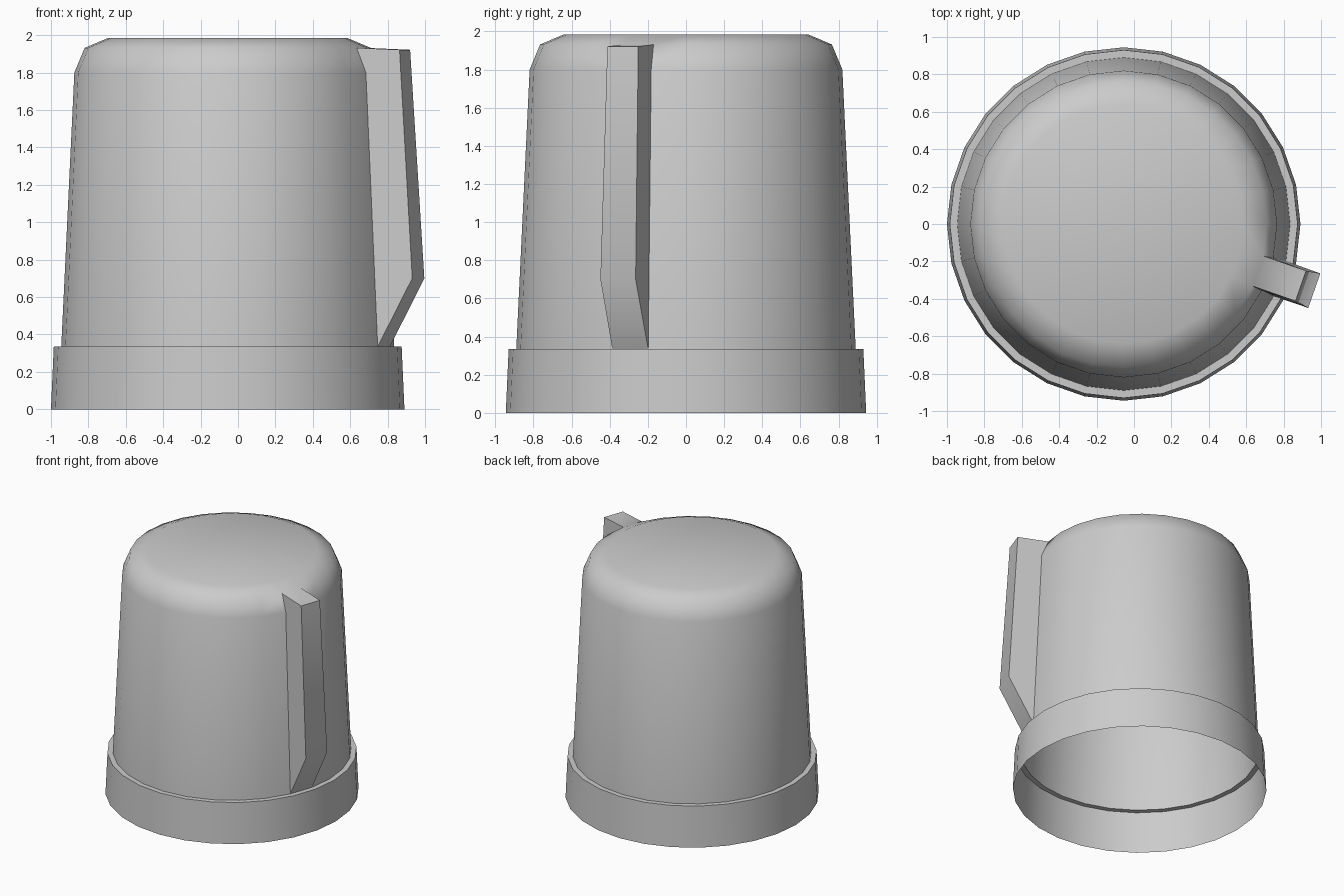
import bpy, bmesh
from math import sin, cos, pi
from mathutils import Vector

if "Cube" in bpy.data.objects:
    bpy.data.objects.remove(bpy.data.objects["Cube"])

SIDES = 28
CENTRE = Vector((-0.055, 0, 0))
FIN = 26  # column strip the fin grows out of

# radius, height: skirt, ledge, tapered body, rounded shoulder
PROFILE = [(0.945, 0), (0.93, 0.335), (0.89, 0.335),
           (0.82, 1.80), (0.765, 1.932), (0.64, 1.985)]


def point(r, z, k):
    a = 2 * pi * k / SIDES
    return CENTRE + Vector((r * cos(a), r * sin(a), z))


bm = bmesh.new()

# Open-bottomed shell, leaving a gap where the fin is attached
rings = [[bm.verts.new(point(r, z, k)) for k in range(SIDES)] for r, z in PROFILE]
for i in range(len(rings) - 1):
    lo, hi = rings[i], rings[i + 1]
    for k in range(SIDES):
        if k == FIN and i in (2, 3):
            continue
        n = (k + 1) % SIDES
        bm.faces.new((lo[k], lo[n], hi[n], hi[k]))
bm.faces.new(rings[-1])

# Fin pushed straight out from the gap
out_angle = 2 * pi * (FIN + 0.5) / SIDES
out = Vector((cos(out_angle), sin(out_angle), 0))


def fin_edge(k):
    mid = bm.verts.new(point(0.873, 0.70, k) + out * 0.212)
    top = bm.verts.new(point(0.765, 1.922, k) + out * 0.243)
    return [rings[2][k], mid, top, rings[4][k], rings[3][k]]


a, b = fin_edge(FIN), fin_edge(FIN + 1)
bm.faces.new(a)
bm.faces.new(b[::-1])
for i in range(3):
    bm.faces.new((a[i], b[i], b[i + 1], a[i + 1]))

mesh = bpy.data.meshes.new("finned_cap")
bm.to_mesh(mesh)
bm.free()
cap = bpy.data.objects.new("finned_cap", mesh)
bpy.context.collection.objects.link(cap)
bpy.context.view_layer.objects.active = cap
cap.select_set(True)
bpy.ops.object.shade_smooth_by_angle(angle=0.8)
